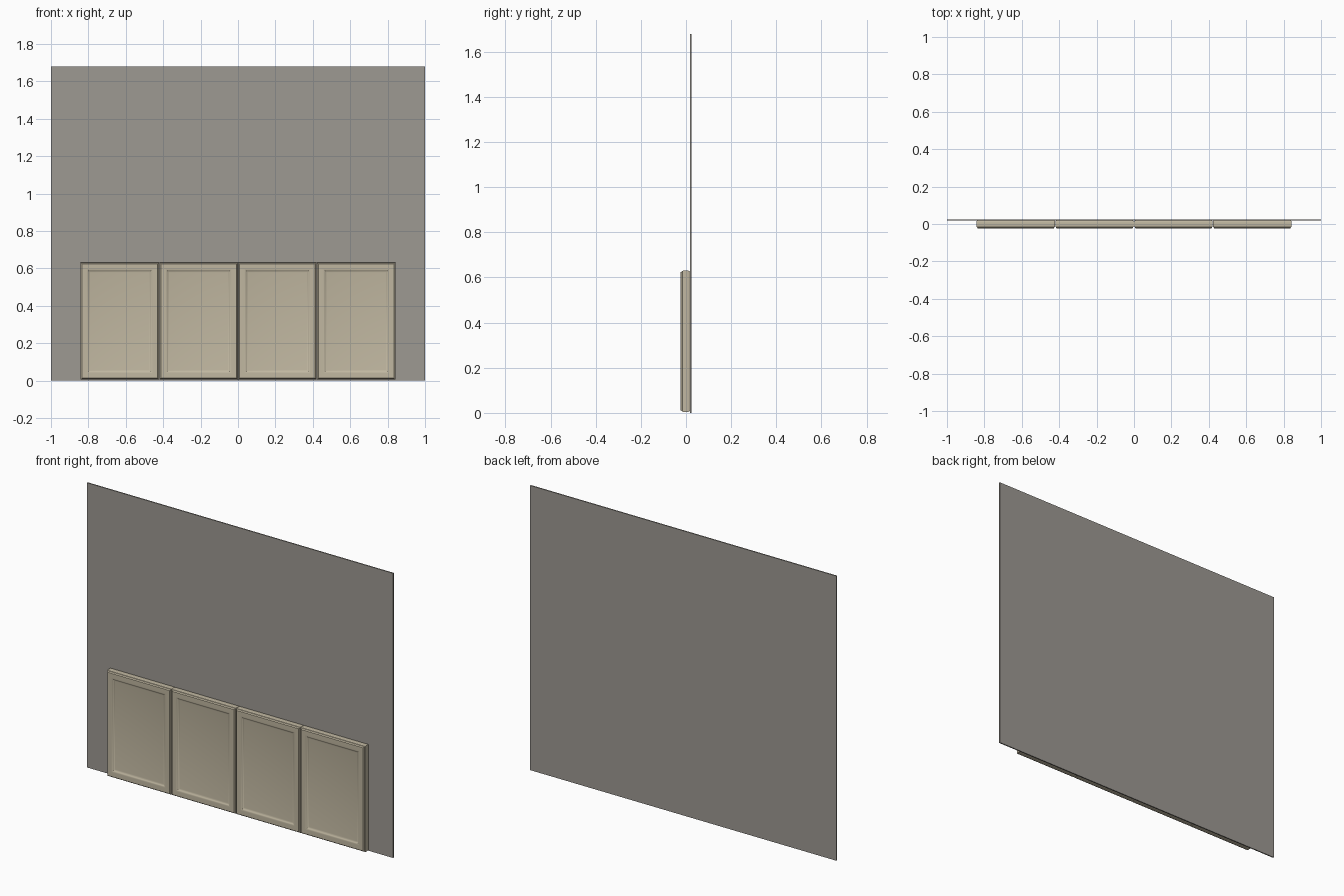
import bpy, bmesh

if "Cube" in bpy.data.objects:
    bpy.data.objects.remove(bpy.data.objects["Cube"])


def material(name, rgb):
    m = bpy.data.materials.new(name)
    m.diffuse_color = (*rgb, 1)
    m.use_nodes = True
    m.node_tree.nodes["Principled BSDF"].inputs["Base Color"].default_value = m.diffuse_color
    return m


def add_object(name, bm, mat):
    bmesh.ops.recalc_face_normals(bm, faces=bm.faces)
    mesh = bpy.data.meshes.new(name)
    bm.to_mesh(mesh)
    bm.free()
    mesh.materials.append(mat)
    ob = bpy.data.objects.new(name, mesh)
    bpy.context.collection.objects.link(ob)
    return ob


def stepped_panel(name, x0, x1, z0, z1, profile, mat):
    """Rectangular panel lofted through (inset, y) rings, capped at both ends."""
    bm = bmesh.new()
    rings = []
    for inset, y in profile:
        a, b, c, d = x0 + inset, x1 - inset, z0 + inset, z1 - inset
        rings.append([bm.verts.new(p) for p in
                      ((a, y, c), (b, y, c), (b, y, d), (a, y, d))])
    for r, s in zip(rings, rings[1:]):
        for i in range(4):
            j = (i + 1) % 4
            bm.faces.new((r[i], r[j], s[j], s[i]))
    bm.faces.new(rings[0])
    bm.faces.new(rings[-1])
    return add_object(name, bm, mat)


wall_grey = material("wall grey", (0.34, 0.32, 0.29))
door_beige = material("door beige", (0.53, 0.475, 0.355))

# Back wall sheet
stepped_panel("back_wall", -1, 1, 0, 1.68, [(0, 0.025), (0, 0.018)], wall_grey)

# Door section: rounded outer edge, flat frame, ogee step down to the field
door_profile = [
    (0.004, 0.018), (0.001, 0.015), (0.0, 0.011), (0.0, -0.012),
    (0.001, -0.016), (0.004, -0.018), (0.005, -0.022), (0.008, -0.025),
    (0.034, -0.025), (0.038, -0.0242), (0.043, -0.021),
    (0.048, -0.0178), (0.052, -0.017),
]

# Row of four doors
pitch = 0.4215
for i in range(4):
    left = (i - 2) * pitch
    door = stepped_panel(f"door_{i + 1}", left + 0.001, left + pitch - 0.001,
                         0.005, 0.63, door_profile, door_beige)
    bpy.ops.object.select_all(action='DESELECT')
    door.select_set(True)
    bpy.context.view_layer.objects.active = door
    bpy.ops.object.shade_smooth_by_angle(angle=0.7)
